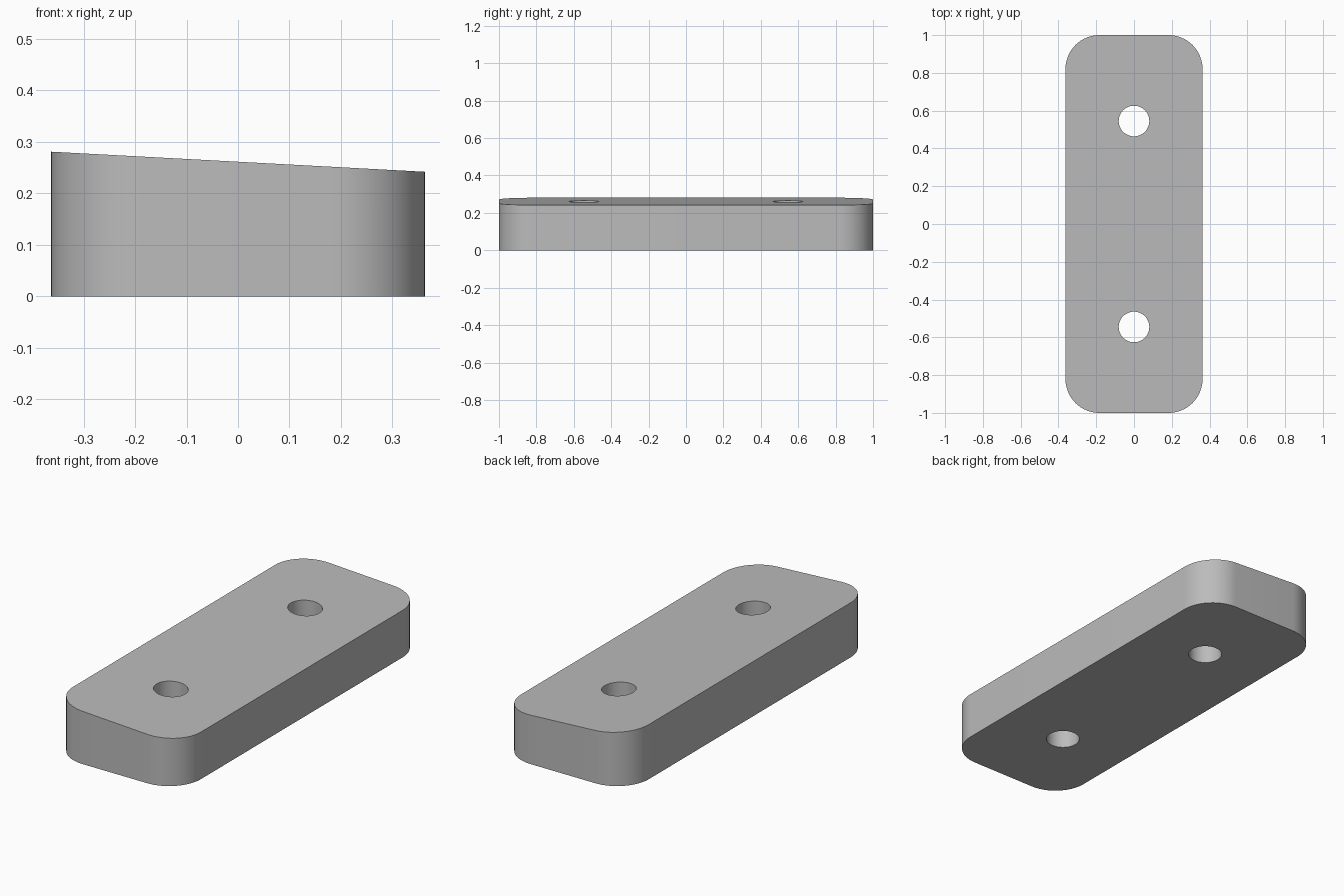
import bpy
import bmesh
from math import cos, sin, pi, radians

cube = bpy.data.objects.get("Cube")
if cube:
    bpy.data.objects.remove(cube, do_unlink=True)

HALF_X, HALF_Y, CORNER = 0.363, 1.0, 0.18
HOLE_Y, HOLE_R = 0.545, 0.081
MID_Z, SLOPE = 0.2615, -0.0537


def arc(cx, cy, radius, start, sweep, steps):
    """Points along a circular arc, both ends included."""
    return [(cx + radius * cos(start + sweep * i / steps),
             cy + radius * sin(start + sweep * i / steps))
            for i in range(steps + 1)]


# Rounded rectangle outline, counter-clockwise
outline = []
for quarter, (sx, sy) in enumerate([(1, 1), (-1, 1), (-1, -1), (1, -1)]):
    outline += arc(sx * (HALF_X - CORNER), sy * (HALF_Y - CORNER),
                   CORNER, quarter * pi / 2, pi / 2, 16)

# Two round through holes
holes = [arc(0, y, HOLE_R, 0, 2 * pi, 48)[:-1] for y in (-HOLE_Y, HOLE_Y)]

# Walls from the flat base up to the sloping top
bm = bmesh.new()
rims = {"base": [], "top": []}
for loop in [outline] + holes:
    base = [bm.verts.new((x, y, 0)) for x, y in loop]
    top = [bm.verts.new((x, y, MID_Z + SLOPE * x)) for x, y in loop]
    for i in range(len(loop)):
        j = (i + 1) % len(loop)
        bm.faces.new((base[i], base[j], top[j], top[i]))
        rims["base"].append(bm.edges.get((base[i], base[j])))
        rims["top"].append(bm.edges.get((top[i], top[j])))

# Caps, filled around the holes
for edges in rims.values():
    bmesh.ops.triangle_fill(bm, edges=edges, use_beauty=True)
bmesh.ops.recalc_face_normals(bm, faces=bm.faces[:])

mesh = bpy.data.meshes.new("wedge_plate")
bm.to_mesh(mesh)
bm.free()
plate = bpy.data.objects.new("wedge_plate", mesh)
bpy.context.collection.objects.link(plate)

# Single grey material
grey = bpy.data.materials.new("plain_grey")
grey.use_nodes = True
colour = (0.5, 0.5, 0.5, 1)
grey.diffuse_color = colour
grey.node_tree.nodes["Principled BSDF"].inputs["Base Color"].default_value = colour
mesh.materials.append(grey)

# Smooth walls with sharp rims
bpy.ops.object.select_all(action="DESELECT")
plate.select_set(True)
bpy.context.view_layer.objects.active = plate
bpy.ops.object.shade_smooth_by_angle(angle=radians(30))
